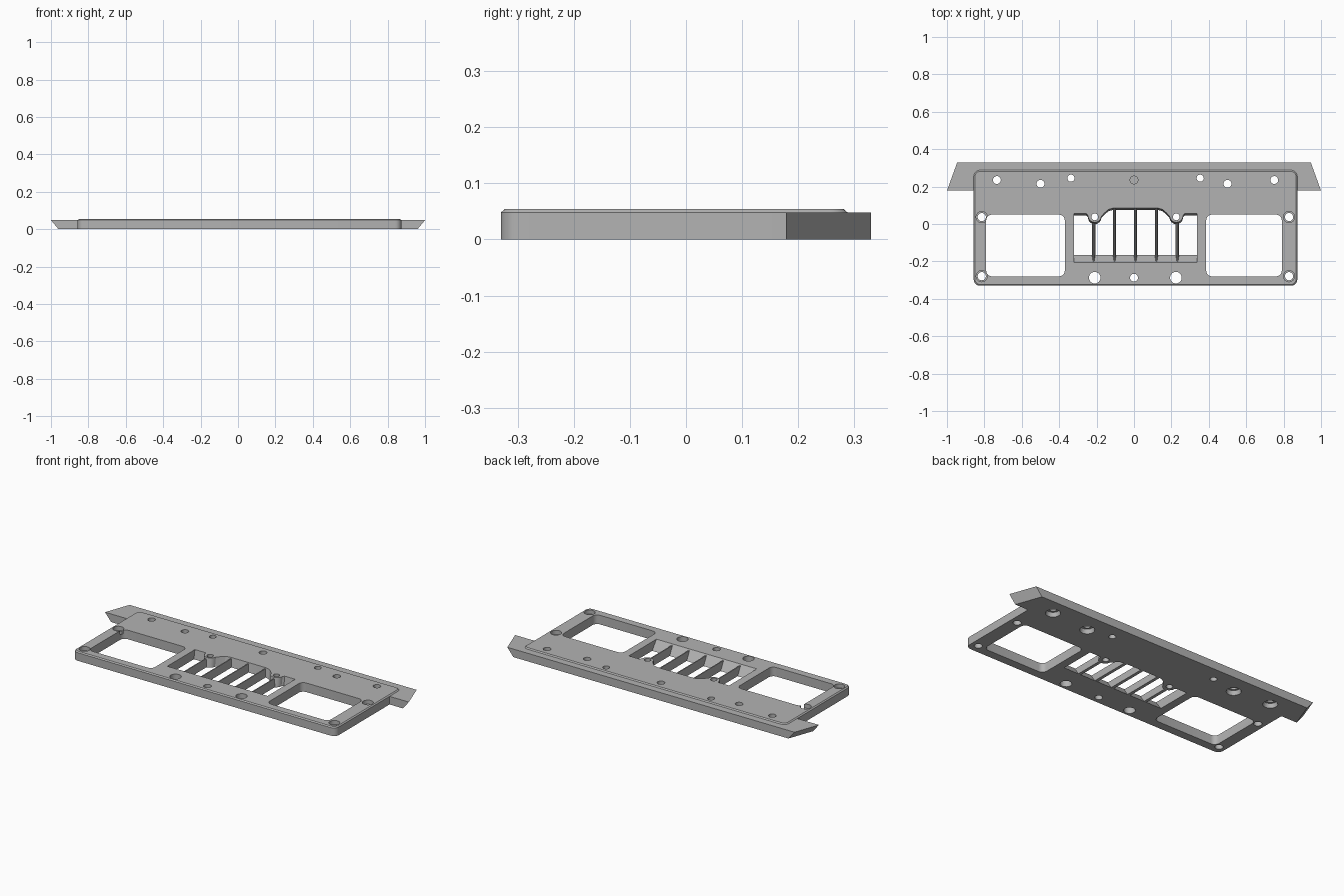
import bpy, bmesh, math
from mathutils import Vector

cube = bpy.data.objects.get("Cube")
if cube:
    bpy.data.objects.remove(cube, do_unlink=True)

grey = bpy.data.materials.new("plain grey")
GREY = (0.45, 0.45, 0.45, 1)
grey.diffuse_color = GREY
grey.use_nodes = True
grey.node_tree.nodes["Principled BSDF"].inputs["Base Color"].default_value = GREY

CX = 0.008      # middle of the tray
TOP = 0.054     # top of the raised deck
WING = 0.048    # top of the rear wing


def loft(name, levels):
    """Closed solid through (z, outline) levels with equal point counts."""
    bm = bmesh.new()
    rings = [[bm.verts.new((x, y, z)) for x, y in pts] for z, pts in levels]
    n = len(rings[0])
    bm.faces.new(rings[0][::-1])
    bm.faces.new(rings[-1])
    for a, b in zip(rings, rings[1:]):
        for i in range(n):
            j = (i + 1) % n
            bm.faces.new((a[i], a[j], b[j], b[i]))
    bmesh.ops.recalc_face_normals(bm, faces=bm.faces)
    mesh = bpy.data.meshes.new(name)
    bm.to_mesh(mesh)
    bm.free()
    mesh.materials.append(grey)
    obj = bpy.data.objects.new(name, mesh)
    bpy.context.collection.objects.link(obj)
    return obj


def arc(cx, cy, r, start, end, steps):
    angles = [math.radians(start + (end - start) * i / steps) for i in range(steps + 1)]
    return [(cx + r * math.cos(a), cy + r * math.sin(a)) for a in angles]


def round_rect(x0, x1, y0, y1, r):
    pts = []
    corners = ((x1, y1), (x0, y1), (x0, y0), (x1, y0))
    signs = ((-1, -1), (1, -1), (1, 1), (-1, 1))
    for k, ((x, y), (sx, sy)) in enumerate(zip(corners, signs)):
        pts += arc(x + sx * r, y + sy * r, r, 90 * k, 90 * k + 90, 6)
    return pts


def combine(target, other, operation):
    mod = target.modifiers.new(operation, "BOOLEAN")
    mod.operation, mod.solver, mod.object = operation, "EXACT", other
    bpy.context.view_layer.objects.active = target
    bpy.ops.object.modifier_apply(modifier=mod.name)
    bpy.data.objects.remove(other, do_unlink=True)


def cut(levels):
    combine(tray, loft("cutter", levels), "DIFFERENCE")


def hole(x, y, r, z0=-0.02, z1=0.08, r_top=None):
    cut([(z0, arc(x, y, r, 0, 345, 23)), (z1, arc(x, y, r_top or r, 0, 345, 23))])


# Tray body with a small chamfer round the deck
def body(inset):
    return round_rect(-0.857 + inset, 0.873 - inset, -0.33 + inset, 0.288 - inset, 0.033 - inset)


tray = loft("tray", [(0, body(0)), (WING, body(0)), (TOP, body(0.007))])


# Rear wing, undercut at both ends
def wing(inset):
    return [(-1 + inset, 0.178), (1 - inset, 0.178), (0.945 - inset, 0.33), (-0.945 + inset, 0.33)]


combine(tray, loft("rear_wing", [(0, wing(0.04)), (WING, wing(0))]), "UNION")

# Two large rounded windows
for x0, x1 in ((-0.79, -0.37), (0.386, 0.79)):
    window = round_rect(x0, x1, -0.28, 0.05, 0.03)
    cut([(-0.02, window), (0.08, window)])

# Middle opening: ramp in front, two screw bosses and a raised step behind
BOSS_X, BOSS_Y = 0.218, 0.035


def opening(front, back_shift):
    left = [(-0.33, front), (-0.33, 0.045), (-0.262, 0.045)]
    left += arc(-BOSS_X, BOSS_Y, 0.036, 180, 355, 10)
    left += [(-0.165, 0.05), (-0.145, 0.068), (-0.12, 0.075)]
    pts = left + [(-x, y) for x, y in reversed(left)]
    return [(CX + x, y if y == front else y + back_shift) for x, y in pts]


cut([(-0.001, opening(-0.164, 0)), (TOP + 0.001, opening(-0.206, 0.01))])

# Ribs across the middle opening, narrower at the top
for i in range(-2, 3):
    x, back = CX + i * 0.112, 0.005 if abs(i) == 2 else 0.09

    def strip(w):
        return [(x - w, -0.203), (x + w, -0.203), (x + w, back), (x - w, back)]

    loft("rib", [(0.0005, strip(0.009)), (WING, strip(0.003))])

# Screw holes in the bosses
for s in (-1, 1):
    hole(CX + s * BOSS_X, BOSS_Y + 0.003, 0.018)

# Corner holes, counterbored from above
for x in (-0.814, 0.829):
    for y in (0.037, -0.279):
        hole(x, y, 0.022)
        hole(x, y, 0.03, z0=0.03)

# Rear row: countersunk from below, plain, and one blind hole
for x, y in ((-0.733, 0.235), (-0.5, 0.215), (0.5, 0.215), (0.75, 0.235)):
    hole(x, y, 0.021)
    hole(x, y, 0.04, z0=-0.001, z1=0.025, r_top=0.034)
for x in (-0.337, 0.354):
    hole(x, 0.245, 0.019)
hole(0, 0.235, 0.021, z0=0.03)

# Front row
for x, r in ((-0.21, 0.031), (0, 0.021), (0.224, 0.031)):
    hole(x, -0.287, r)

# Smooth round walls, sharp edges kept
bpy.ops.object.select_all(action="DESELECT")
tray.select_set(True)
bpy.context.view_layer.objects.active = tray
bpy.ops.object.shade_smooth_by_angle(angle=math.radians(25))
